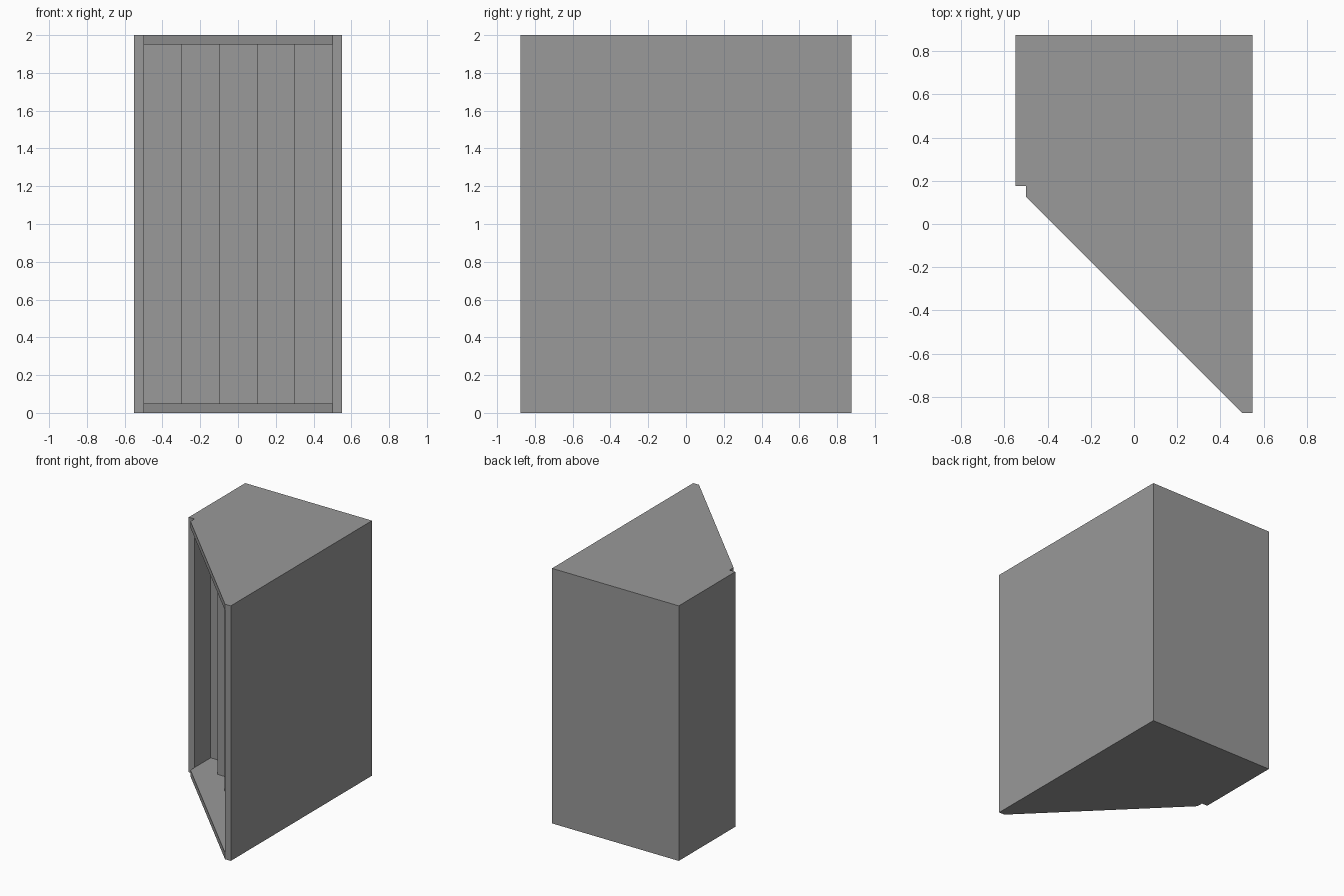
import bpy
import bmesh

if "Cube" in bpy.data.objects:
    bpy.data.objects.remove(bpy.data.objects["Cube"])

BACK = 0.875   # rear plane
T = 0.05       # board thickness
W = 0.5        # half of the inner width
H = 2.0

grey = bpy.data.materials.new("dark_grey")
grey.diffuse_color = (0.319, 0.319, 0.319, 1)
grey.use_nodes = True
grey.node_tree.nodes["Principled BSDF"].inputs["Base Color"].default_value = grey.diffuse_color


def prism(name, outline, z0, z1):
    """Extrude a plan outline (x, y) from z0 up to z1."""
    bm = bmesh.new()
    face = bm.faces.new([bm.verts.new((x, y, z0)) for x, y in outline])
    top = bmesh.ops.extrude_face_region(bm, geom=[face])["geom"]
    verts = [g for g in top if isinstance(g, bmesh.types.BMVert)]
    bmesh.ops.translate(bm, verts=verts, vec=(0, 0, z1 - z0))
    bmesh.ops.recalc_face_normals(bm, faces=bm.faces)
    mesh = bpy.data.meshes.new(name)
    bm.to_mesh(mesh)
    bm.free()
    mesh.materials.append(grey)
    obj = bpy.data.objects.new(name, mesh)
    bpy.context.collection.objects.link(obj)
    return obj


def rect(x0, x1, y0, y1):
    return [(x0, y0), (x1, y0), (x1, y1), (x0, y1)]


# Side panels: short on the left, deep on the right
prism("left_panel", rect(-W - T, -W, 0.175, BACK), 0, H)
prism("right_panel", rect(W, W + T, -BACK, BACK), 0, H)

# Bottom and top boards with the diagonal front edge
board = [(-W, BACK - 0.75), (W, -BACK), (W, BACK), (-W, BACK)]
prism("bottom_board", board, 0, T)
prism("top_board", board, H - T, H)

# Stepped inner wall: five columns, each one further forward
steps = [(-W, BACK)]
for i in range(5):
    x, y = -W + 0.2 * i, 0.375 - 0.2 * i
    steps += [(x, y), (x + 0.2, y)]
steps.append((W, BACK))
prism("stepped_wall", steps, T, H - T)
